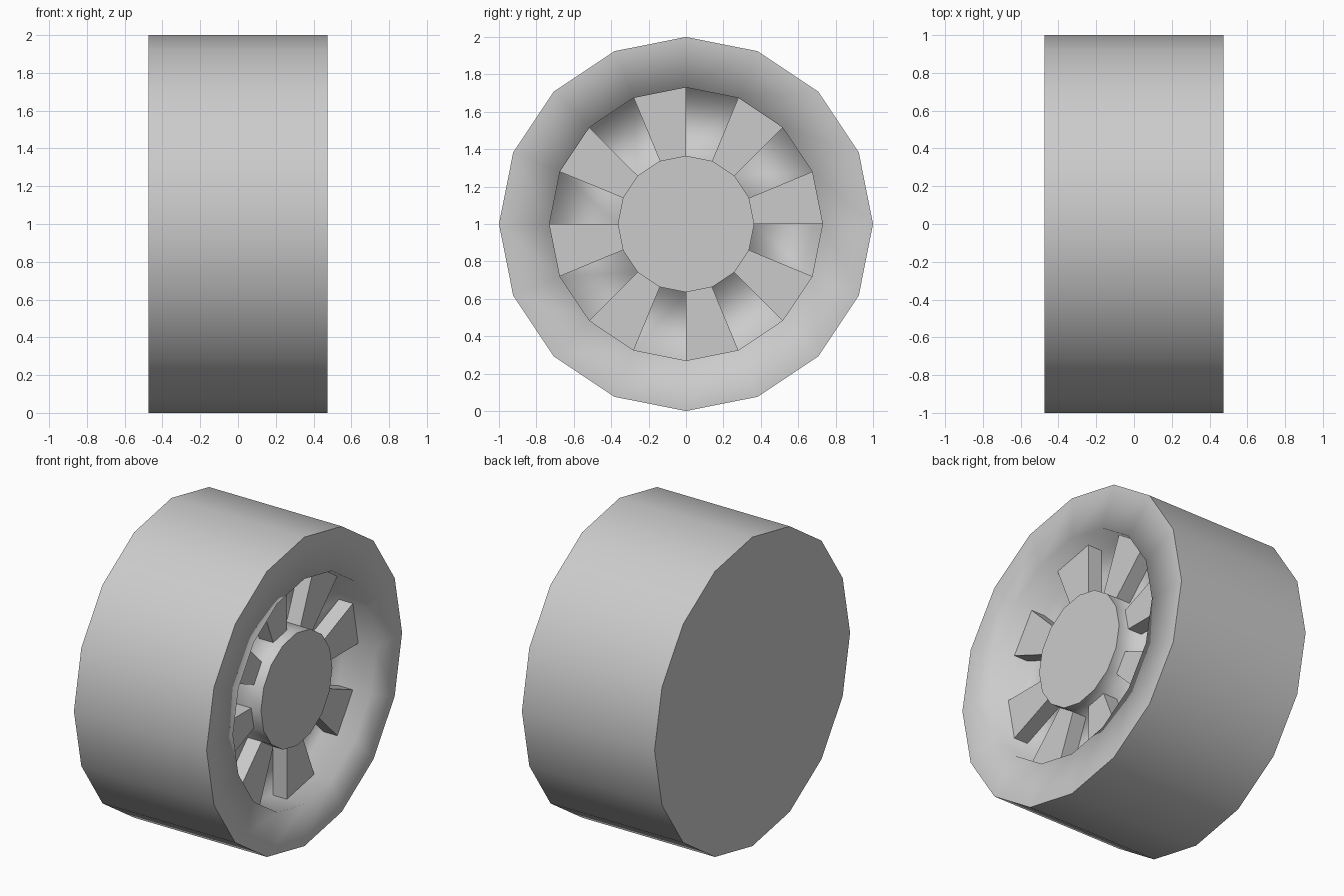
import bpy, bmesh
from math import cos, sin, radians

if "Cube" in bpy.data.objects:
    bpy.data.objects.remove(bpy.data.objects["Cube"])

SIDES = 16
STEP = 360 / SIDES
HALF = 0.475      # half width of the wheel
LIP_R = 0.73      # radius of the recess
HUB_R = 0.365     # radius of the hub
FLOOR_X = 0.25    # bottom of the recess
SPOKE_X = 0.35    # front of the spokes
HUB_X = 0.42      # front of the hub


def point(x, r, deg):
    a = radians(deg)
    return (x, r * cos(a), 1 + r * sin(a))


def finish(bm, name):
    bmesh.ops.recalc_face_normals(bm, faces=bm.faces)
    mesh = bpy.data.meshes.new(name)
    bm.to_mesh(mesh)
    bm.free()
    obj = bpy.data.objects.new(name, mesh)
    bpy.context.collection.objects.link(obj)
    return obj


# Wheel body: tyre, recess and hub turned from one profile (x, radius, sharp)
profile = [(-HALF, 1, True), (HALF, 1, True), (HALF, LIP_R, False),
           (FLOOR_X, LIP_R, False), (FLOOR_X, HUB_R, False), (HUB_X, HUB_R, True)]
bm = bmesh.new()
rings = [[bm.verts.new(point(x, r, i * STEP)) for i in range(SIDES)]
         for x, r, _ in profile]
for a, b in zip(rings, rings[1:]):
    for i in range(SIDES):
        j = (i + 1) % SIDES
        bm.faces.new((a[i], a[j], b[j], b[i]))
bm.faces.new(rings[0])
bm.faces.new(rings[-1])
for f in bm.faces:
    f.smooth = True
for ring, (_, _, sharp) in zip(rings, profile):
    if sharp:
        for i in range(SIDES):
            bm.edges.get((ring[i], ring[(i + 1) % SIDES])).smooth = False
finish(bm, "wheel_body")

# Spokes: a flat wedge on every second sector
bm = bmesh.new()
for k in range(0, SIDES, 2):
    corners = [(HUB_R, k), (LIP_R, k), (LIP_R, k + 1), (HUB_R, k + 1)]
    back, front = ([bm.verts.new(point(x, r, s * STEP)) for r, s in corners]
                   for x in (FLOOR_X, SPOKE_X))
    bm.faces.new(front)
    bm.faces.new(back)
    for i in range(4):
        j = (i + 1) % 4
        bm.faces.new((back[i], back[j], front[j], front[i]))
finish(bm, "spokes")
